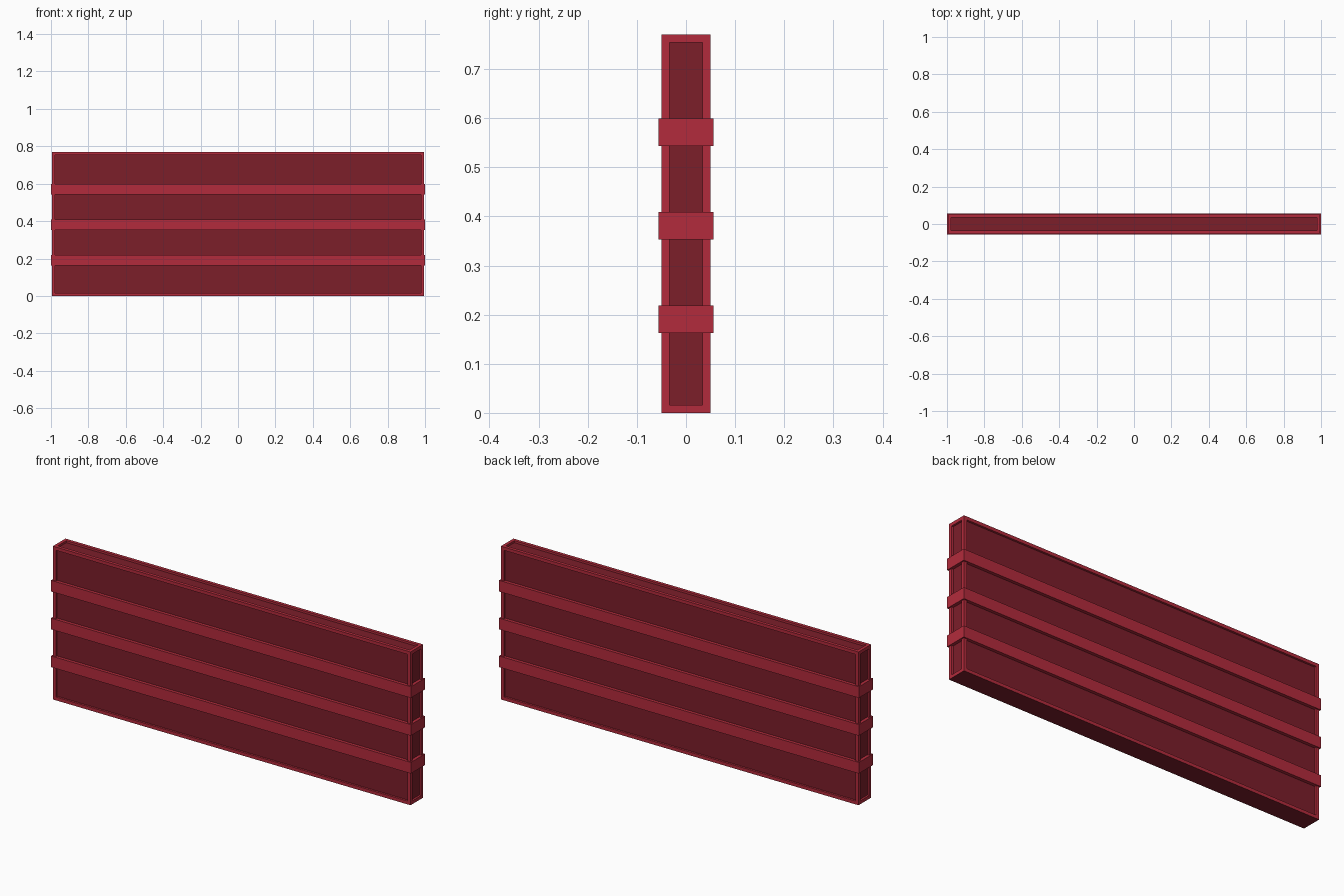
import bpy, bmesh
from mathutils import Vector

if "Cube" in bpy.data.objects:
    bpy.data.objects.remove(bpy.data.objects["Cube"])


def material(name, color):
    m = bpy.data.materials.new(name)
    m.diffuse_color = (*color, 1)
    m.use_nodes = True
    m.node_tree.nodes["Principled BSDF"].inputs["Base Color"].default_value = m.diffuse_color
    return m


FRAME = material("red_frame", (0.45, 0.024, 0.045))
PANEL = material("dark_red_panel", (0.2, 0.013, 0.023))


def box_bmesh(size, z0):
    bm = bmesh.new()
    bmesh.ops.create_cube(bm, size=1)
    bmesh.ops.scale(bm, vec=size, verts=bm.verts)
    bmesh.ops.translate(bm, vec=(0, 0, z0 + size[2] / 2), verts=bm.verts)
    bm.normal_update()
    return bm


def finish(bm, name, mats):
    me = bpy.data.meshes.new(name)
    bm.to_mesh(me)
    bm.free()
    for m in mats:
        me.materials.append(m)
    ob = bpy.data.objects.new(name, me)
    bpy.context.collection.objects.link(ob)
    return ob


# Slab body: every face but the flat bottom gets a sunken dark panel
bm = box_bmesh((1.988, 0.10, 0.77), 0)
bottom = [f for f in bm.faces if f.normal.z < -0.5]
panels = [f for f in bm.faces if f.normal.z > -0.5]
for f in bottom:
    f.material_index = 1
bmesh.ops.inset_individual(bm, faces=panels, thickness=0.0165, use_even_offset=True)
normals = [f.normal.copy() for f in panels]
sunk = bmesh.ops.extrude_discrete_faces(bm, faces=panels)["faces"]
for f in sunk:
    f.normal_update()
    bmesh.ops.translate(bm, vec=f.normal * -0.01, verts=f.verts)
    f.material_index = 1
bmesh.ops.recalc_face_normals(bm, faces=bm.faces)
finish(bm, "slab_body", [FRAME, PANEL])

# Three raised bands wrapping around the slab
for i, z in enumerate((0.163, 0.353, 0.543)):
    finish(box_bmesh((2.0, 0.112, 0.056), z), f"band_{i + 1}", [FRAME])
